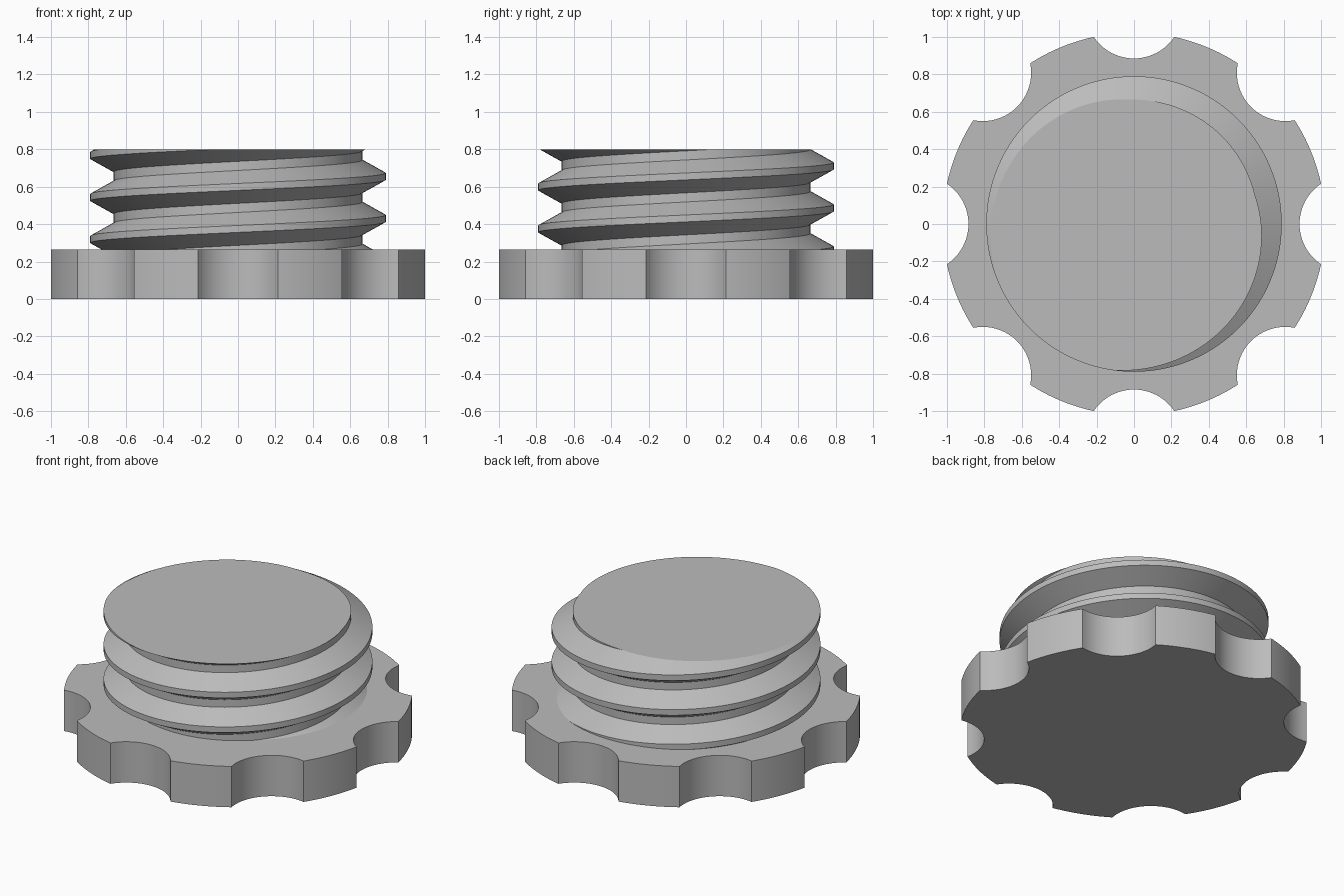
import bpy
import bmesh
from math import atan2, cos, pi, sin, tau
from mathutils import Vector

cube = bpy.data.objects.get("Cube")
if cube:
    bpy.data.objects.remove(cube, do_unlink=True)

GREY = (0.5, 0.5, 0.5, 1)
grey = bpy.data.materials.new("plain grey")
grey.use_nodes = True
grey.diffuse_color = GREY
grey.node_tree.nodes["Principled BSDF"].inputs["Base Color"].default_value = GREY


def finish(name, bm):
    """Turn a bmesh into a smooth-shaded object that keeps its sharp edges."""
    bmesh.ops.recalc_face_normals(bm, faces=bm.faces)
    mesh = bpy.data.meshes.new(name)
    bm.to_mesh(mesh)
    bm.free()
    mesh.materials.append(grey)
    obj = bpy.data.objects.new(name, mesh)
    bpy.context.collection.objects.link(obj)
    bpy.ops.object.select_all(action="DESELECT")
    obj.select_set(True)
    bpy.context.view_layer.objects.active = obj
    bpy.ops.object.shade_smooth_by_angle(angle=pi / 7)


# Grip: a disc with eight round finger notches
NOTCHES, GRIP_HEIGHT = 8, 0.265
CORNER = Vector((1.0, 0.215))
NOTCH_CENTRE, NOTCH_RADIUS = 1.1435, 0.2585
corner_angle = atan2(CORNER.y, CORNER.x)
notch_sweep = atan2(CORNER.y, NOTCH_CENTRE - CORNER.x)
ARC = 20

outline = []
for n in range(NOTCHES):
    turn = n * tau / NOTCHES
    for i in range(ARC + 1):
        a = notch_sweep * (2 * i / ARC - 1)
        x, y = NOTCH_CENTRE - NOTCH_RADIUS * cos(a), NOTCH_RADIUS * sin(a)
        outline.append((x * cos(turn) - y * sin(turn), x * sin(turn) + y * cos(turn)))
    rim = tau / NOTCHES - 2 * corner_angle
    for i in range(1, ARC):
        a = turn + corner_angle + rim * i / ARC
        outline.append((CORNER.length * cos(a), CORNER.length * sin(a)))

bm = bmesh.new()
base = bm.faces.new([bm.verts.new((x, y, 0)) for x, y in outline])
raised = bmesh.ops.extrude_face_region(bm, geom=[base], use_keep_orig=True)
top_verts = [v for v in raised["geom"] if isinstance(v, bmesh.types.BMVert)]
bmesh.ops.translate(bm, verts=top_verts, vec=(0, 0, GRIP_HEIGHT))
finish("notched_grip", bm)

# Screw: a thread profile swept along a helix, then cut flat at both ends
PITCH, STEPS, TURNS = 0.2246, 128, 6
ROOT, CREST = 0.665, 0.79
PROFILE = [(ROOT, -0.088), (CREST, -0.0185), (CREST, 0.0185), (ROOT, 0.088)]
start = 0.655 - 4 * PITCH

bm = bmesh.new()
rings = []
for i in range(STEPS * TURNS + 1):
    a = tau * i / STEPS
    z = start + PITCH * i / STEPS
    rings.append([bm.verts.new((r * cos(a), r * sin(a), z + dz)) for r, dz in PROFILE])
for i, (p, q) in enumerate(zip(rings, rings[1:])):
    for k in range(len(PROFILE) - 1):
        bm.faces.new((p[k], q[k], q[k + 1], p[k + 1]))
    if i + STEPS + 1 < len(rings):
        p2, q2 = rings[i + STEPS], rings[i + STEPS + 1]
        bm.faces.new((p[-1], q[-1], q2[0], p2[0]))

for height, direction in ((0.8, 1), (0.2, -1)):
    cut = bmesh.ops.bisect_plane(
        bm, geom=bm.verts[:] + bm.edges[:] + bm.faces[:],
        plane_co=(0, 0, height), plane_no=(0, 0, direction), clear_outer=True)
    edges = [e for e in cut["geom_cut"] if isinstance(e, bmesh.types.BMEdge)]
    bmesh.ops.edgeloop_fill(bm, edges=edges)
finish("threaded_plug", bm)
